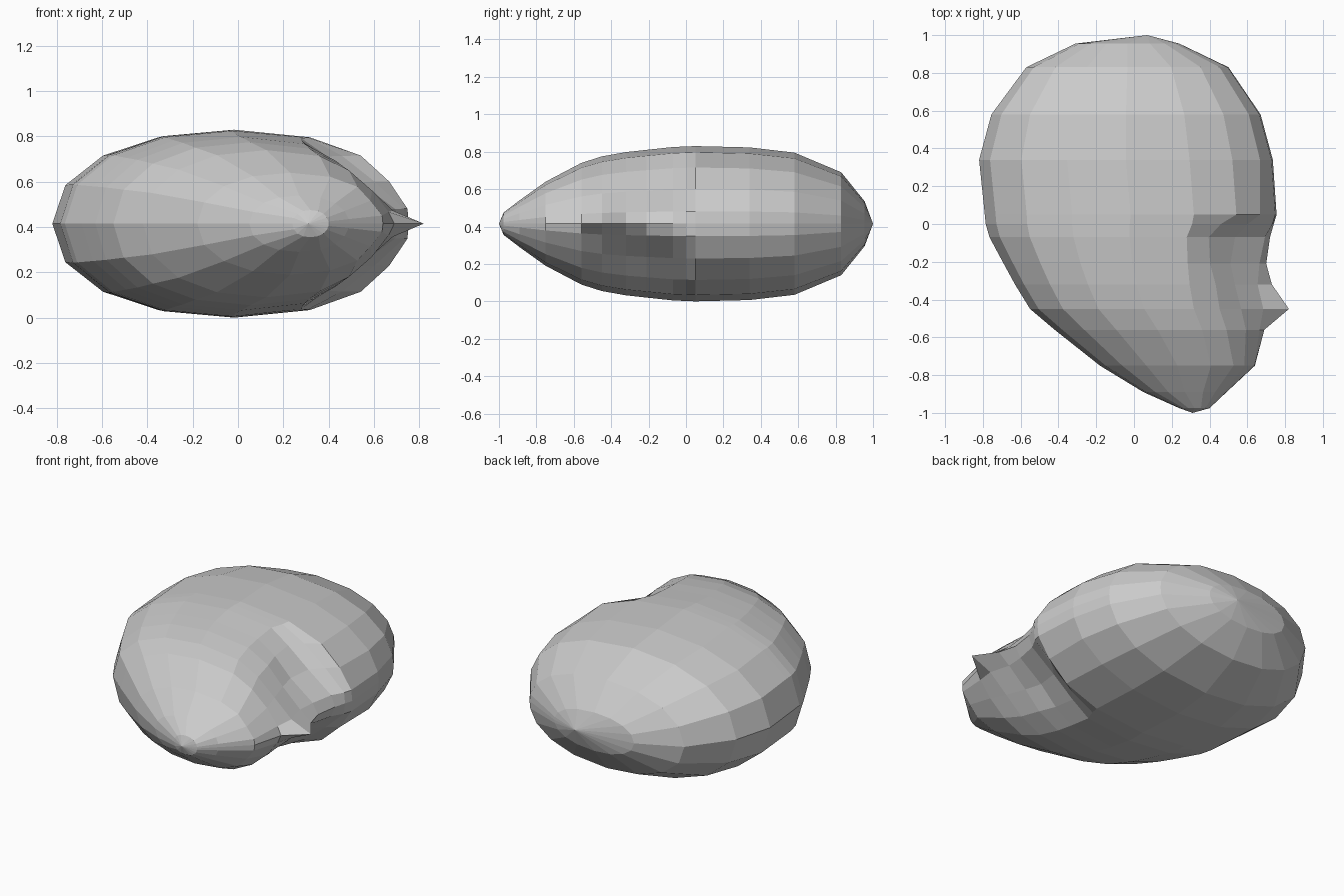
import bpy, bmesh
from math import sin, cos, radians, copysign

if "Cube" in bpy.data.objects:
    bpy.data.objects.remove(bpy.data.objects["Cube"])

MID = 0.415          # mirror plane height
ANGLES = [0, 8, 25, 45, 66, 90, 112, 134, 157, 180]   # half ring, front to back

# slices from crown to chin: y, back x, front x, half width, offsets of front columns
SLICES = [
    (0.955, -0.31, 0.24, 0.12, ()),
    (0.83, -0.57, 0.50, 0.275, ()),
    (0.58, -0.755, 0.67, 0.38, ()),
    (0.34, -0.82, 0.735, 0.408, ()),
    (0.05, -0.79, 0.755, 0.415, (0, 0, -0.02, 0)),
    (0.00, -0.785, 0.74, 0.413, (0, 0, -0.07, -0.07)),
    (-0.07, -0.765, 0.72, 0.41, (0, -0.02, -0.12, -0.12, -0.02)),
    (-0.21, -0.69, 0.67, 0.395, (0.03, 0, -0.10, -0.08)),
    (-0.32, -0.63, 0.66, 0.383, (0.07, 0, -0.07, -0.05)),
    (-0.45, -0.55, 0.66, 0.36, (0.16, 0.03, -0.04, -0.04)),
    (-0.56, -0.42, 0.67, 0.325, (0.02, 0, -0.03, -0.03)),
    (-0.75, -0.18, 0.64, 0.225, (0, 0, -0.02)),
    (-0.89, 0.05, 0.49, 0.125, ()),
    (-0.975, 0.24, 0.40, 0.06, ()),
]


def soft(v):
    """Slightly squared circle."""
    return copysign(abs(v) ** 0.93, v)


def half_ring(y, back, front, half, offsets):
    c, h = (back + front) / 2, (front - back) / 2
    pts = []
    for i, a in enumerate(ANGLES):
        t = radians(a)
        dx = offsets[i] if i < len(offsets) else 0
        z = 0 if a in (0, 180) else half * soft(sin(t))
        pts.append((c + h * soft(cos(t)) + dx, y, z))
    return pts


bm = bmesh.new()
rings = []
for s in SLICES:
    upper = half_ring(*s)
    # mirrored lower half completes the ring
    full = upper + [(x, y, -z) for x, y, z in reversed(upper[1:-1])]
    rings.append([bm.verts.new((x, y, z + MID)) for x, y, z in full])

# skin between slices
n = len(rings[0])
for a, b in zip(rings, rings[1:]):
    for i in range(n):
        j = (i + 1) % n
        bm.faces.new((a[i], a[j], b[j], b[i]))

# crown and chin caps
for tip, ring in (((0.07, 1.0, MID), rings[0]), ((0.31, -1.0, MID), rings[-1])):
    v = bm.verts.new(tip)
    for i in range(n):
        bm.faces.new((v, ring[i], ring[(i + 1) % n]))

bmesh.ops.recalc_face_normals(bm, faces=bm.faces)
mesh = bpy.data.meshes.new("head")
bm.to_mesh(mesh)
bm.free()
head = bpy.data.objects.new("head", mesh)
bpy.context.collection.objects.link(head)
